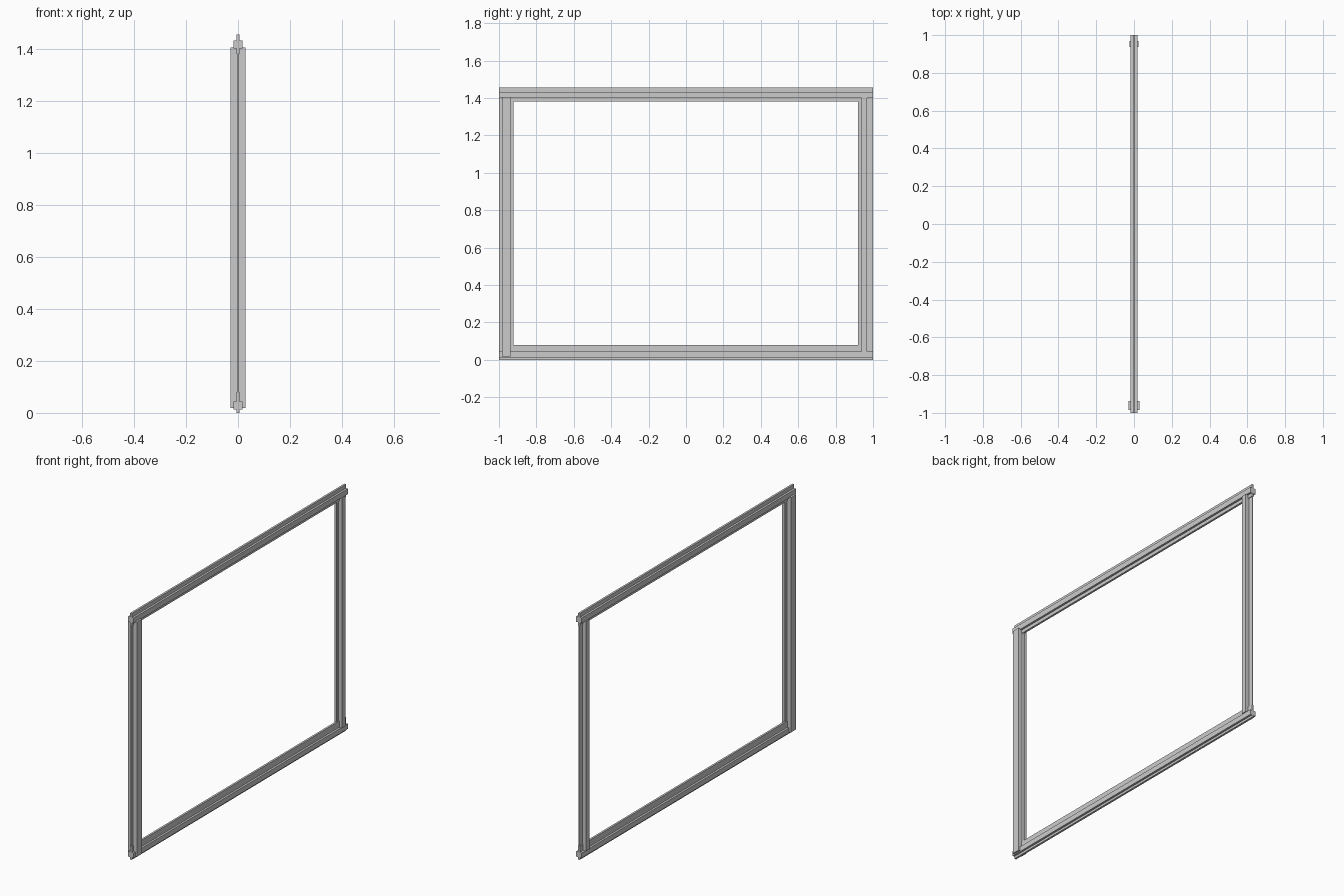
import bpy

if "Cube" in bpy.data.objects:
    bpy.data.objects.remove(bpy.data.objects["Cube"])


def box(name, lo, hi):
    """Axis-aligned box spanning two opposite corners."""
    x0, y0, z0 = lo
    x1, y1, z1 = hi
    v = [(x, y, z) for x in (x0, x1) for y in (y0, y1) for z in (z0, z1)]
    f = [(0, 1, 3, 2), (4, 6, 7, 5), (0, 4, 5, 1),
         (2, 3, 7, 6), (0, 2, 6, 4), (1, 5, 7, 3)]
    mesh = bpy.data.meshes.new(name)
    mesh.from_pydata(v, [], f)
    ob = bpy.data.objects.new(name, mesh)
    bpy.context.collection.objects.link(ob)
    return ob


def rail(name, z0, z1, core0, core1):
    # Thin web with a thicker core running along its length
    box(name + "_web", (-.006, -1, z0), (.006, 1, z1))
    box(name + "_core", (-.018, -1, core0), (.018, 1, core1))


def post(name, y0, y1, core0, core1, half, z0, z1):
    # Thin upright web with a wide core
    box(name + "_web", (-.002, y0, .02), (.002, y1, 1.40))
    box(name + "_core", (-half, core0, z0), (half, core1, z1))


# Horizontal rails
rail("bottom_rail", 0, .08, .013, .043)
rail("top_rail", 1.38, 1.455, 1.40, 1.432)

# Uprights: front one laps over the rails, rear one fits between them
post("front_post", -1, -.923, -.985, -.938, .029, .018, 1.405)
post("rear_post", .92, 1, .937, .968, .024, .043, 1.40)
